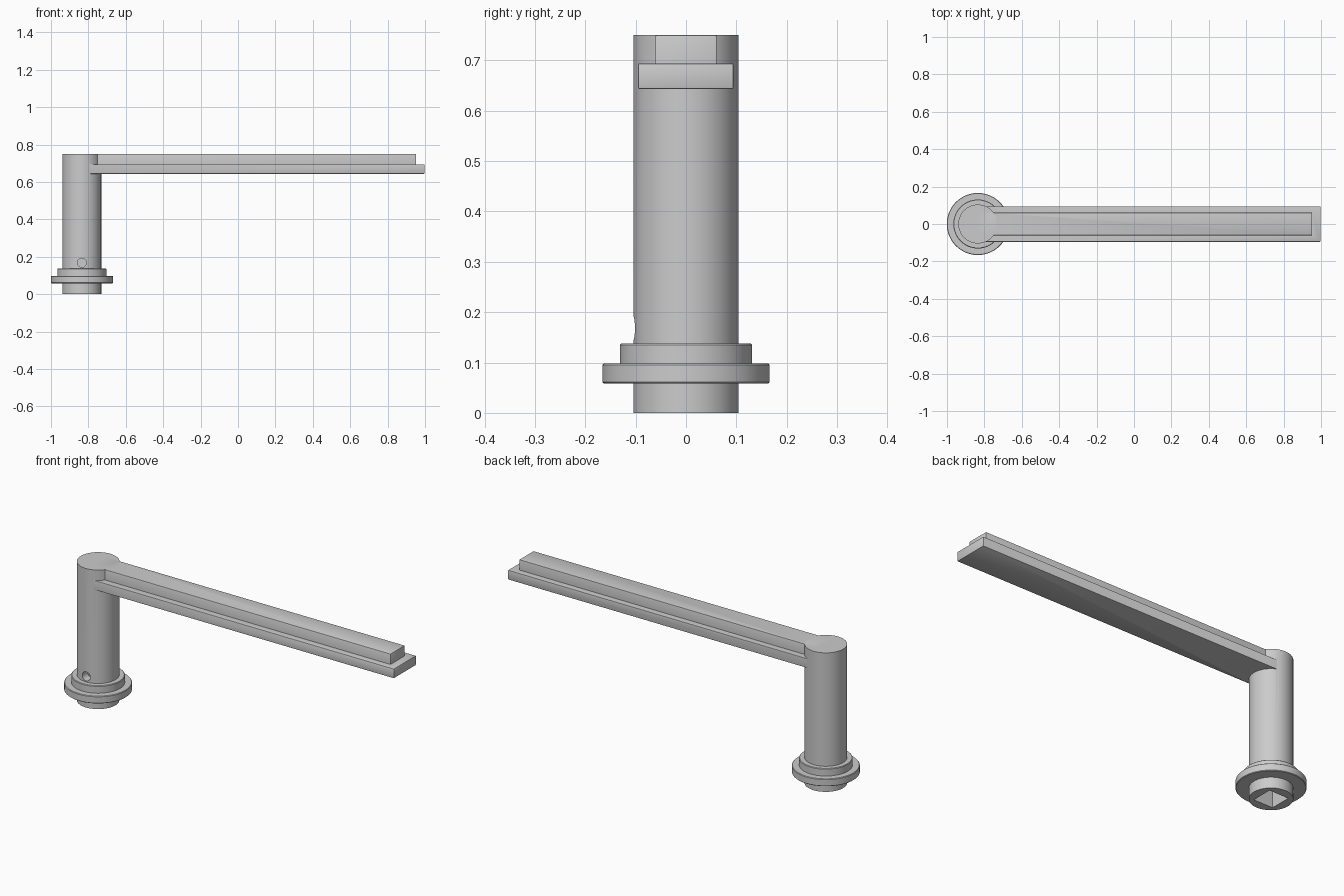
import bpy, bmesh, math
from mathutils import Matrix, Vector

if "Cube" in bpy.data.objects:
    bpy.data.objects.remove(bpy.data.objects["Cube"])

CX = -0.835   # axis of the upright shaft


def make_object(name, bm):
    bmesh.ops.recalc_face_normals(bm, faces=bm.faces)
    mesh = bpy.data.meshes.new(name)
    bm.to_mesh(mesh)
    bm.free()
    obj = bpy.data.objects.new(name, mesh)
    bpy.context.collection.objects.link(obj)
    return obj


def box(name, lo, hi, bevel=0.0):
    lo, hi = Vector(lo), Vector(hi)
    bm = bmesh.new()
    bmesh.ops.create_cube(bm, size=1, matrix=Matrix.Translation((lo + hi) / 2) @ Matrix.Diagonal((*(hi - lo), 1)))
    if bevel:
        bmesh.ops.bevel(bm, geom=bm.edges[:], offset=bevel, segments=2, profile=0.5, affect='EDGES')
    return make_object(name, bm)


def lathe(name, profile, steps=96):
    bm = bmesh.new()
    rings = [[bm.verts.new((CX + r * math.cos(a), r * math.sin(a), z))
              for a in (2 * math.pi * i / steps for i in range(steps))] for r, z in profile]
    for a, b in zip(rings, rings[1:]):
        for i in range(steps):
            j = (i + 1) % steps
            bm.faces.new((a[i], a[j], b[j], b[i]))
    bm.faces.new(rings[0])
    bm.faces.new(rings[-1])
    return make_object(name, bm)


def combine(target, tool, operation):
    mod = target.modifiers.new(operation, 'BOOLEAN')
    mod.operation, mod.object, mod.solver = operation, tool, 'EXACT'
    bpy.context.view_layer.objects.active = target
    bpy.ops.object.modifier_apply(modifier=mod.name)
    bpy.data.objects.remove(tool)


# shaft with the two stepped collars
c = 0.003
handle = lathe("lever_handle", [
    (0.104, 0), (0.104, 0.058), (0.166 - c, 0.058), (0.166, 0.058 + c),
    (0.166, 0.098 - c), (0.166 - c, 0.098), (0.131, 0.098),
    (0.131, 0.138 - c), (0.131 - c, 0.138), (0.104, 0.138), (0.104, 0.75)])

# lever: wide lower slab and narrower upper bar
combine(handle, box("lower_slab", (-0.81, -0.095, 0.643), (0.997, 0.094, 0.694), c), 'UNION')
combine(handle, box("upper_bar", (-0.835, -0.061, 0.67), (0.953, 0.061, 0.75), c), 'UNION')

# square spindle socket underneath
h = 0.057
combine(handle, box("spindle_socket", (CX - h, -h, -0.1), (CX + h, h, 0.3)), 'DIFFERENCE')

# round set screw hole at the front, running into the socket
bm = bmesh.new()
bmesh.ops.create_cone(bm, cap_ends=True, segments=32, radius1=0.024, radius2=0.024, depth=0.18,
                      matrix=Matrix.Translation((CX, -0.1, 0.168)) @ Matrix.Rotation(math.pi / 2, 4, 'X'))
combine(handle, make_object("screw_hole", bm), 'DIFFERENCE')

bpy.ops.object.select_all(action='DESELECT')
handle.select_set(True)
bpy.context.view_layer.objects.active = handle
bpy.ops.object.shade_smooth_by_angle(angle=math.radians(30))
